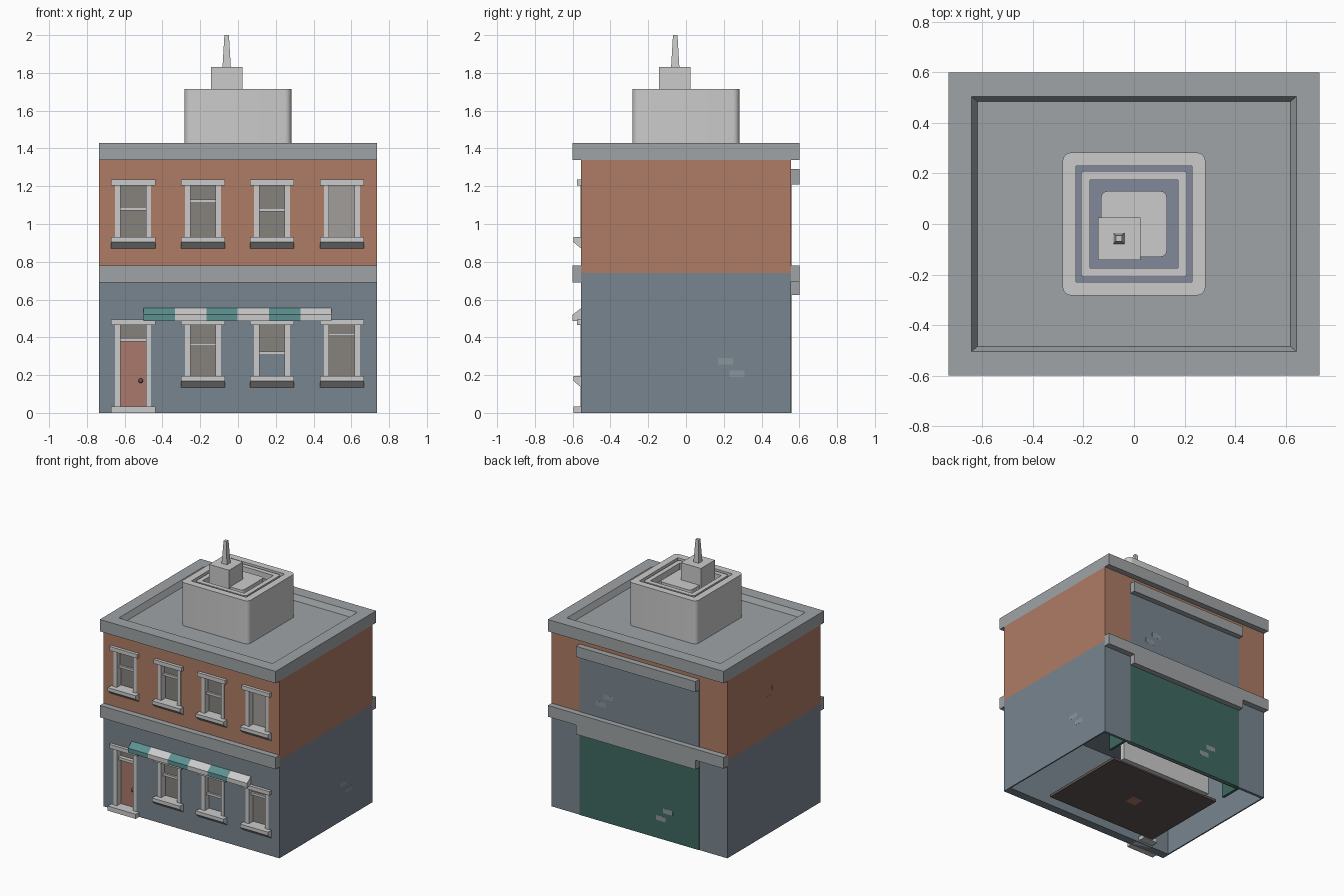
import bpy, bmesh, math
from mathutils import Vector

if "Cube" in bpy.data.objects:
    bpy.data.objects.remove(bpy.data.objects["Cube"])


def mat(name, r, g, b):
    m = bpy.data.materials.new(name)
    m.diffuse_color = (r, g, b, 1)
    m.use_nodes = True
    m.node_tree.nodes["Principled BSDF"].inputs["Base Color"].default_value = m.diffuse_color
    return m


BRICK = mat("orange_brick", .42, .20, .13)
BLUE = mat("blue_paint", .19, .235, .275)
GREEN = mat("green_paint", .05, .14, .115)
TEAL = mat("teal_cloth", .11, .28, .28)
GLASS = mat("window_glass", .24, .225, .20)
BLIND = mat("window_blind", .36, .34, .32)
DOOR = mat("door_paint", .40, .19, .145)
DARK = mat("dark_brown", .11, .09, .085)
SLATE = mat("slate", .22, .25, .32)
PALE = mat("pale_brick", .25, .30, .33)
STONE = mat("stone", .35, .37, .38)


def finish(name, bm, m=None):
    bmesh.ops.recalc_face_normals(bm, faces=bm.faces)
    me = bpy.data.meshes.new(name)
    bm.to_mesh(me)
    bm.free()
    ob = bpy.data.objects.new(name, me)
    bpy.context.collection.objects.link(ob)
    if m:
        me.materials.append(m)
    return ob


def add_box(bm, x0, x1, y0, y1, z0, z1):
    vs = bmesh.ops.create_cube(bm, size=1)["verts"]
    for v in vs:
        v.co = Vector(((x0 + x1) / 2 + v.co.x * (x1 - x0),
                       (y0 + y1) / 2 + v.co.y * (y1 - y0),
                       (z0 + z1) / 2 + v.co.z * (z1 - z0)))


def box(name, x0, x1, y0, y1, z0, z1, m=None):
    bm = bmesh.new()
    add_box(bm, x0, x1, y0, y1, z0, z1)
    return finish(name, bm, m)


def prism(name, profile, x0, x1, m=None):
    """Extrude a (y, z) profile along x."""
    bm = bmesh.new()
    a = [bm.verts.new((x0, y, z)) for y, z in profile]
    f = bm.faces.new(a)
    ext = bmesh.ops.extrude_face_region(bm, geom=[f])["geom"]
    bmesh.ops.translate(bm, vec=(x1 - x0, 0, 0),
                        verts=[g for g in ext if isinstance(g, bmesh.types.BMVert)])
    return finish(name, bm, m)


def loft(name, rings, seg=0, cx=0, cy=0, m=None):
    """Skin (half_x, half_y, corner_radius, z) rectangles and cap both ends."""
    bm = bmesh.new()
    loops = []
    for hx, hy, r, z in rings:
        loop = []
        for k, (sx, sy) in enumerate(((1, 1), (-1, 1), (-1, -1), (1, -1))):
            for i in range(seg + 1):
                t = math.pi / 2 * (k + (i / seg if seg else .5))
                loop.append(bm.verts.new((cx + sx * (hx - r) + r * math.cos(t),
                                          cy + sy * (hy - r) + r * math.sin(t), z)))
        loops.append(loop)
    n = len(loops[0])
    for a, b in zip(loops, loops[1:]):
        for i in range(n):
            bm.faces.new((a[i], a[(i + 1) % n], b[(i + 1) % n], b[i]))
    bm.faces.new(loops[0])
    bm.faces.new(loops[-1])
    return finish(name, bm, m)


def smooth(ob):
    bpy.ops.object.select_all(action='DESELECT')
    ob.select_set(True)
    bpy.context.view_layer.objects.active = ob
    bpy.ops.object.shade_smooth_by_angle(angle=math.radians(35))


def cut(ob, boxes):
    bm = bmesh.new()
    for b in boxes:
        add_box(bm, *b)
    cutter = finish("cutter", bm)
    cutter.hide_render = True
    mod = ob.modifiers.new("cut", 'BOOLEAN')
    mod.operation, mod.solver, mod.object = 'DIFFERENCE', 'EXACT', cutter
    bpy.context.view_layer.objects.active = ob
    bpy.ops.object.modifier_apply(modifier="cut")
    bpy.data.objects.remove(cutter)


W, F, P = .735, -.555, -.50          # half width, front face, pane depth
COLS = (-.555, -.185, .18, .55)

# storeys with window pockets; the ground floor is a thin shell, open underneath
lower = box("ground_floor_walls", -W, W, F, .555, 0, .74, BLUE)
holes = [(c - .095, c + .095, -.7, P, .19, .47) for c in COLS[1:]]
holes += [(COLS[0] - .095, COLS[0] + .095, -.7, P, .03, .47),
          (-.725, .725, -.49, .535, -.2, .6)]
cut(lower, holes)
upper = box("upper_floor_walls", -W, W, F, .555, .74, 1.34, BRICK)
cut(upper, [(c - .095, c + .095, -.7, P, .925, 1.21) for c in COLS])


def window(tag, c, z0, z1, rail, glass, low=None):
    """Framed sash window; z0 is the sill top, z1 the lintel underside."""
    for side, s in (("left", -1), ("right", 1)):
        e = sorted((c + s * .067, c + s * .095))
        box(f"{tag}_jamb_{side}", e[0], e[1], F - .003, P, z0, z1)
    box(f"{tag}_lintel", c - .117, c + .117, -.578, P, z1, z1 + .03)
    prism(f"{tag}_sill", [(P, z0), (-.596, z0), (-.596, z0 - .026),
                          (F, z0 - .06), (P, z0 - .06)], c - .117, c + .117)
    box(f"{tag}_lower_pane", c - .067, c + .067, -.508, P, z0, rail or z1, low or glass)
    if rail:
        box(f"{tag}_upper_pane", c - .067, c + .067, -.52, P, rail, z1, glass)
        box(f"{tag}_rail", c - .067, c + .067, -.535, P, rail - .009, rail + .009)


for i, (c, rail) in enumerate(zip(COLS, (1.08, 1.12, 1.075, None))):
    window(f"upper_window_{i + 1}", c, .93, 1.205, rail, GLASS if rail else BLIND)
for i, (c, rail) in enumerate(zip(COLS[1:], (.362, .315, .415))):
    window(f"lower_window_{i + 1}", c, .195, .465, rail, GLASS, BLUE if i == 1 else None)

# entrance door
d = COLS[0]
box("door_panel", d - .07, d + .07, -.512, P, .03, .38, DOOR)
box("door_transom_glass", d - .07, d + .07, -.51, P, .395, .465, GLASS)
box("door_transom_rail", d - .07, d + .07, -.54, P, .377, .397)
box("door_jamb_left", d - .095, d - .067, F - .003, P, .03, .465)
box("door_jamb_right", d + .067, d + .095, F - .003, P, .03, .465)
box("door_lintel", d - .117, d + .117, -.578, P, .465, .495)
box("door_step", d - .117, d + .117, -.596, P, 0, .035)
bm = bmesh.new()
bmesh.ops.create_uvsphere(bm, u_segments=12, v_segments=8, radius=.013)
bmesh.ops.translate(bm, verts=bm.verts, vec=(-.515, -.522, .17))
smooth(finish("door_knob", bm, DARK))

# striped awning
for i in range(6):
    x = -.5 + i * .166
    prism(f"awning_stripe_{i + 1}", [(F, .555), (-.6, .52), (-.6, .487), (F, .487)],
          x, x + .166, TEAL if i % 2 == 0 else None)

# string courses and rear panels
box("front_band", -W, W, -.6, F, .69, .78, STONE)
box("rear_band", -W, W, .55, .6, .695, .78, STONE)
box("rear_door_lintel", -.5, .5, .55, .6, .625, .695, STONE)
box("rear_upper_lintel", -.5, .5, .55, .6, 1.21, 1.29, STONE)
box("rear_garage_door", -.5, .5, .525, .558, 0, .625, GREEN)
box("rear_upper_panel", -.5, .5, .55, .558, .78, 1.21, BLUE)

# pale loose bricks, flush with the side and rear walls
for dy, dz in ((0, 0), (.06, -.065)):
    box("right_brick", W - .01, W + .0004, .17 + dy, .25 + dy, .255 + dz, .29 + dz, PALE)
    box("left_brick", -W - .0004, -W + .01, -.06 + dy, .02 + dy, 1.07 + dz, 1.105 + dz, BRICK)
    box("rear_low_brick", -.28 + dy, -.2 + dy, .55, .5584, .2 + dz, .235 + dz, PALE)
    box("rear_high_brick", .22 + dy, .3 + dy, .55, .5584, .93 + dz, .965 + dz, PALE)

# garage bay lining and fittings inside the hollow ground floor
for s, tag in ((-1, "left"), (1, "right")):
    box(f"garage_lining_{tag}", s * .52 - .01, s * .52 + .01, .36, .535, .01, .6, GREEN)
box("inner_plate", -.52, .42, -.42, .28, .01, .03, DARK)
box("inner_plate_centre", -.11, -.02, -.12, -.03, .006, .012, DOOR)
box("inner_counter", -.42, .36, .28, .32, .02, .2)
box("inner_step", d - .02, d + .1, -.485, -.43, .01, .04)

# cornice with sunken roof
loft("cornice_roof", [(W, .6, 0, 1.34), (W, .6, 0, 1.43),
                      (.643, .505, 0, 1.43), (.62, .485, 0, 1.39)], m=STONE)

# roof unit: nested square rings, offset box and tapered mast
smooth(loft("roof_unit_shell", [(.283, .283, .035, 1.38), (.283, .283, .035, 1.715),
                                (.23, .23, .002, 1.715), (.23, .23, .002, 1.65)], 5))
box("roof_unit_floor", -.23, .23, -.23, .23, 1.65, 1.66, SLATE)
smooth(loft("roof_unit_inner_ring", [(.21, .21, .015, 1.655), (.21, .21, .015, 1.71),
                                     (.175, .175, .002, 1.71), (.175, .175, .002, 1.655)], 4))
box("roof_unit_inner_floor", -.175, .175, -.175, .175, 1.655, 1.664, SLATE)
smooth(loft("roof_unit_core", [(.13, .13, .025, 1.66), (.13, .13, .025, 1.70)], 4))
box("mast_base", -.142, .025, -.142, .025, 1.655, 1.83)
loft("mast", [(.022, .022, 0, 1.83), (.012, .012, 0, 2.0)], cx=-.06, cy=-.057)
